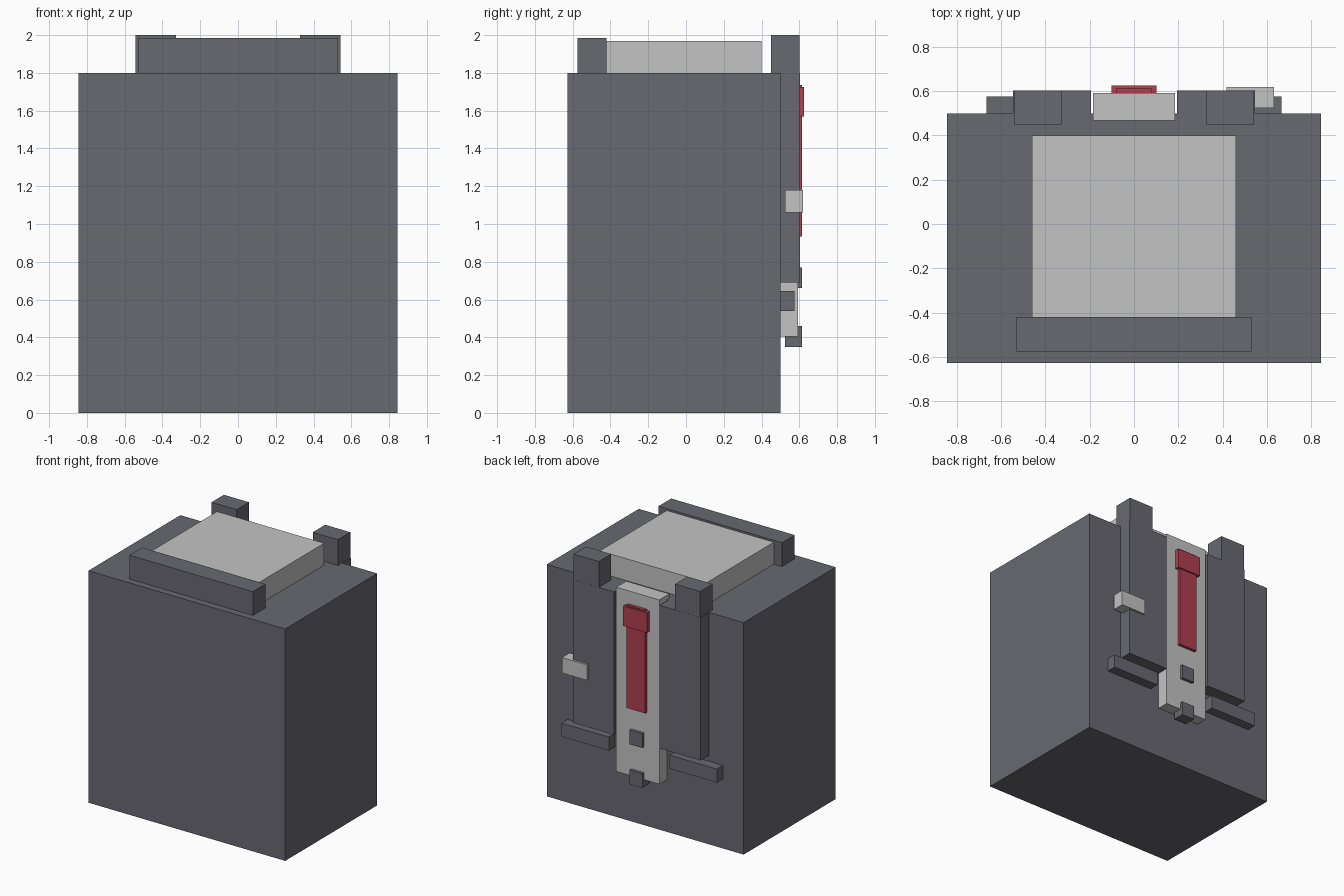
import bpy

cube = bpy.data.objects.get("Cube")
if cube:
    bpy.data.objects.remove(cube, do_unlink=True)


def material(name, rgb):
    m = bpy.data.materials.new(name)
    m.use_nodes = True
    color = (*rgb, 1.0)
    m.diffuse_color = color
    bsdf = next(n for n in m.node_tree.nodes if n.type == 'BSDF_PRINCIPLED')
    bsdf.inputs["Base Color"].default_value = color
    return m


DARK = material("dark slate", (0.14, 0.14, 0.165))
LIGHT = material("light grey", (0.55, 0.55, 0.56))
RED = material("red", (0.44, 0.05, 0.08))


def box(name, mat, x, y, z):
    """Box spanning the given (low, high) ranges on each axis."""
    spans = (x, y, z)
    bpy.ops.mesh.primitive_cube_add(size=1, location=[(a + b) / 2 for a, b in spans])
    ob = bpy.context.object
    ob.name = ob.data.name = name
    ob.scale = [b - a for a, b in spans]
    bpy.ops.object.transform_apply(location=False, rotation=False, scale=True)
    ob.data.materials.append(mat)
    return ob


def pair(name, mat, x, y, z):
    """Matching boxes on the left (+x) and right (-x)."""
    box("left_" + name, mat, x, y, z)
    box("right_" + name, mat, (-x[1], -x[0]), y, z)


# Main block with raised pad and front lip
box("body", DARK, (-0.845, 0.845), (-0.628, 0.5), (0, 1.8))
box("top_pad", LIGHT, (-0.46, 0.46), (-0.42, 0.4), (1.79, 1.97))
box("front_lip", DARK, (-0.53, 0.53), (-0.575, -0.42), (1.79, 1.985))

# Back panels, the posts above them and the low bars
pair("back_panel", DARK, (0.195, 0.547), (0.49, 0.603), (0.69, 1.8))
pair("post", DARK, (0.327, 0.543), (0.45, 0.602), (1.79, 2.0))
pair("low_bar", DARK, (0.26, 0.667), (0.49, 0.575), (0.54, 0.645))

# Centre rail with red slider and two studs
box("centre_rail", LIGHT, (-0.185, 0.185), (0.468, 0.592), (0.405, 1.835))
box("slider_strip", RED, (-0.08, 0.08), (0.58, 0.615), (0.935, 1.735))
box("slider_head", RED, (-0.102, 0.102), (0.58, 0.626), (1.57, 1.725))
box("upper_stud", DARK, (-0.055, 0.055), (0.525, 0.615), (0.66, 0.77))
box("lower_stud", DARK, (-0.055, 0.055), (0.525, 0.615), (0.35, 0.46))

# Single latch on the left panel
box("side_latch", LIGHT, (0.417, 0.632), (0.525, 0.619), (1.06, 1.18))
